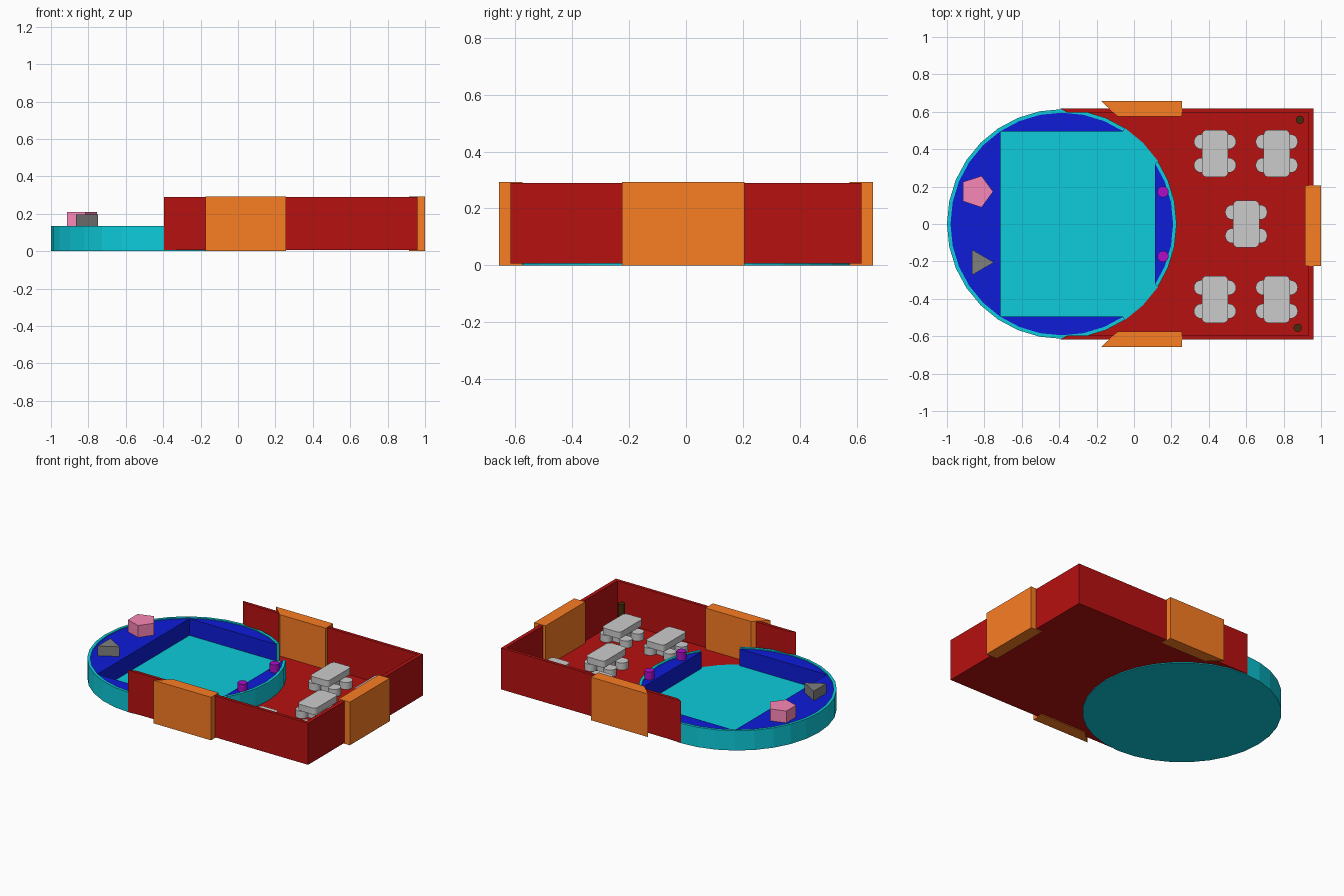
import bpy, bmesh, math

if "Cube" in bpy.data.objects:
    bpy.data.objects.remove(bpy.data.objects["Cube"])


def material(name, *rgb):
    """Colour given as sRGB, stored as linear."""
    m = bpy.data.materials.new(name)
    m.diffuse_color = [c / 12.92 if c < .04 else ((c + .055) / 1.055) ** 2.4 for c in rgb] + [1]
    m.use_nodes = True
    m.node_tree.nodes["Principled BSDF"].inputs["Base Color"].default_value = m.diffuse_color
    return m


CYAN = material("cyan", .05, .80, .86)
BLUE = material("blue", .055, .11, .85)
RED = material("red", .72, .065, .065)
ORANGE = material("orange", .98, .49, .14)
PINK = material("pink", .98, .53, .72)
DARK = material("dark_grey", .5, .5, .5)
PURPLE = material("purple", .68, .05, .78)
BROWN = material("brown", .28, .17, .05)


def prism(name, pts, z0, z1, mat=None, smooth=False):
    """Extrude a plan outline from z0 to z1."""
    bm = bmesh.new()
    face = bm.faces.new([bm.verts.new((x, y, z0)) for x, y in pts])
    top = bmesh.ops.extrude_face_region(bm, geom=[face])["geom"]
    for v in top:
        if isinstance(v, bmesh.types.BMVert):
            v.co.z = z1
    bmesh.ops.recalc_face_normals(bm, faces=bm.faces)
    mesh = bpy.data.meshes.new(name)
    bm.to_mesh(mesh)
    bm.free()
    ob = bpy.data.objects.new(name, mesh)
    bpy.context.collection.objects.link(ob)
    if mat:
        mesh.materials.append(mat)
    if smooth:
        bpy.ops.object.select_all(action='DESELECT')
        ob.select_set(True)
        bpy.context.view_layer.objects.active = ob
        bpy.ops.object.shade_smooth_by_angle(angle=math.radians(40))
    return ob


def ring(cx, cy, r, n):
    return [(cx + r * math.cos(math.tau * i / n), cy + r * math.sin(math.tau * i / n))
            for i in range(n)]


def rect(x0, x1, y0, y1):
    return [(x0, y0), (x1, y0), (x1, y1), (x0, y1)]


def round_rect(cx, cy, hx, hy, r, n=4):
    pts = []
    for q, (sx, sy) in enumerate([(1, 1), (-1, 1), (-1, -1), (1, -1)]):
        for i in range(n + 1):
            a = math.pi / 2 * (q + i / n)
            pts.append((cx + sx * (hx - r) + r * math.cos(a),
                        cy + sy * (hy - r) + r * math.sin(a)))
    return pts


def cut(ob, cutter_pts):
    cutter = prism("cutter", cutter_pts, -.1, .5)
    cutter.hide_render = True
    mod = ob.modifiers.new("cut", 'BOOLEAN')
    mod.operation, mod.solver, mod.object = 'DIFFERENCE', 'EXACT', cutter
    bpy.ops.object.select_all(action='DESELECT')
    ob.select_set(True)
    bpy.context.view_layer.objects.active = ob
    bpy.ops.object.modifier_apply(modifier=mod.name)
    bpy.data.objects.remove(cutter)


# Round pit: base disc, thin rim with two gaps, raised deck around a rectangular opening
CX, R, R_IN = -.386, .614, .595
prism("pit_floor", ring(CX, 0, R, 32), 0, .015, CYAN)
rim = prism("pit_rim", ring(CX, 0, R, 32), .014, .135, CYAN)
cut(rim, ring(CX, 0, R_IN, 32))
for s in (1, -1):
    cut(rim, [(CX, 0)] + [(CX + math.cos(math.radians(a)), s * math.sin(math.radians(a)))
                          for a in (33, 56.5)])
deck = prism("pit_deck", ring(CX, 0, R_IN, 32), .014, .129, BLUE)
cut(deck, rect(-.713, .112, -.495, .495))

# Rectangular hall: floor and three-sided wall with slanted ends
prism("hall_floor", rect(-.38, .955, -.61, .61), .006, .012, RED)
prism("hall_wall", [(-.395, -.617), (.96, -.617), (.96, .617), (-.395, .617),
                    (-.355, .596), (.934, .596), (.934, -.596), (-.355, -.596)],
      .006, .289, RED)

# Door blocks straddling the walls
for side, s in (("back", 1), ("front", -1)):
    prism(side + "_door", [(-.175, s * .657), (.257, s * .657), (.257, s * .575),
                           (-.088, s * .575)], 0, .293, ORANGE)
prism("end_door", rect(.915, 1, -.225, .205), 0, .293, ORANGE)

# Tables, each with four round stools
for i, (x, y) in enumerate([(.433, .377), (.763, .377), (.6, 0),
                            (.433, -.403), (.763, -.403)]):
    prism(f"table_top_{i}", round_rect(x, y, .07, .126, .025), .078, .122, smooth=True)
    prism(f"table_base_{i}", rect(x - .03, x + .03, y - .06, y + .06), .01, .08)
    for sx in (-1, 1):
        for sy in (-1, 1):
            prism(f"stool_{i}", ring(x + sx * .073, y + sy * .063, .04, 20),
                  .01, .06, smooth=True)

# Ornaments on the deck
prism("pentagon_block", ring(-.842, .173, .0885, 5), .125, .21, PINK)
prism("triangle_block", ring(-.827, -.205, .079, 3), .125, .195, DARK)
for y in (.172, -.173):
    prism("deck_post", ring(.155, y, .03, 20), .125, .183, PURPLE, True)

# Slim posts in the hall corners
for x, y in ((.887, .557), (.875, -.555)):
    prism("corner_post", ring(x, y, .022, 16), .01, .167, BROWN, True)
